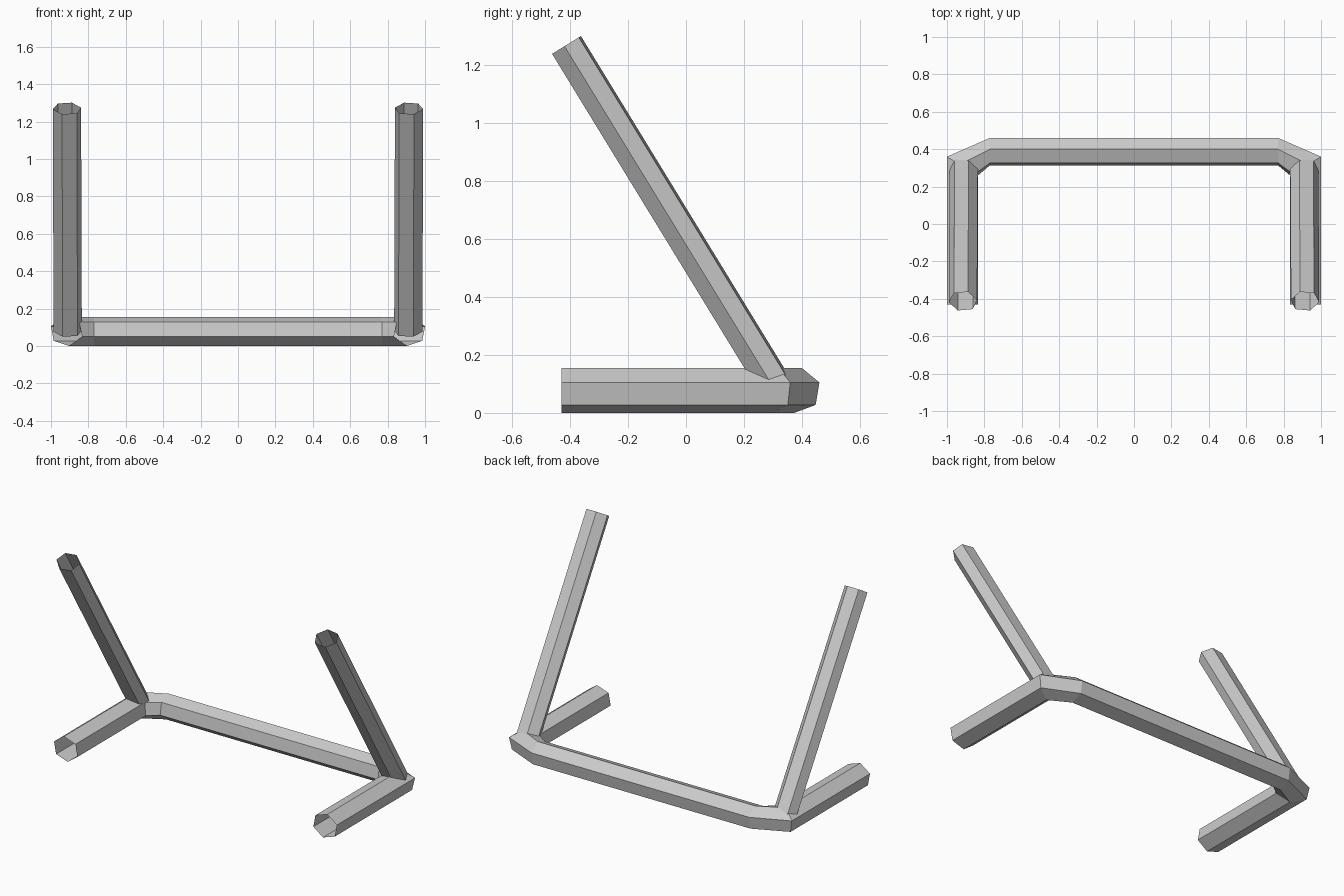
import bpy, bmesh
from math import sin, cos, radians
from mathutils import Vector

if "Cube" in bpy.data.objects:
    bpy.data.objects.remove(bpy.data.objects["Cube"])


def tube(name, rings):
    """Open-ended tube lofted through matching rings of points."""
    bm = bmesh.new()
    loops = [[bm.verts.new(p) for p in ring] for ring in rings]
    n = len(loops[0])
    for a, b in zip(loops, loops[1:]):
        for i in range(n):
            j = (i + 1) % n
            bm.faces.new((a[i], a[j], b[j], b[i]))
    bmesh.ops.recalc_face_normals(bm, faces=bm.faces)
    mesh = bpy.data.meshes.new(name)
    bm.to_mesh(mesh)
    bm.free()
    obj = bpy.data.objects.new(name, mesh)
    bpy.context.collection.objects.link(obj)
    return obj


# slightly rolled hexagon: (outward, up)
R = 0.0784
HEX = [(R * cos(radians(20.5 + 60 * i)), R * sin(radians(20.5 + 60 * i))) for i in range(6)]


def base_ring(center, out, side=1):
    """Hexagon ring whose outward axis is the horizontal vector out."""
    return [(side * (center[0] + o * out[0]), center[1] + o * out[1], 0.0775 + u)
            for o, u in HEX]


# U-shaped base: leg end, corner, bar end, then the same mirrored
sections = [((0.917, -0.43), (1.13, 0)),
            ((0.917, 0.31), (1.13, 0.68)),
            ((0.77, 0.387), (0, 1))]
rings = [base_ring(c, o) for c, o in sections]
rings += [base_ring(c, o, -1) for c, o in reversed(sections)]
tube("base_frame", rings)

# two leaning posts, open at the top
top, foot = Vector((0.914, -0.4125, 1.27)), Vector((0.91, 0.316, 0.08))
across = Vector((0, 0.852, 0.524))
PROFILE = [(0.076, -0.008), (0.049, 0.05), (-0.026, 0.0585),
           (-0.075, 0.008), (-0.052, -0.05), (0.027, -0.0585)]
for side, label in ((1, "right"), (-1, "left")):
    rings = []
    for c in (foot, top):
        ring = [c + Vector((x, 0, 0)) + across * u for x, u in PROFILE]
        rings.append([(side * p.x, p.y, p.z) for p in ring])
    tube(label + "_post", rings)
